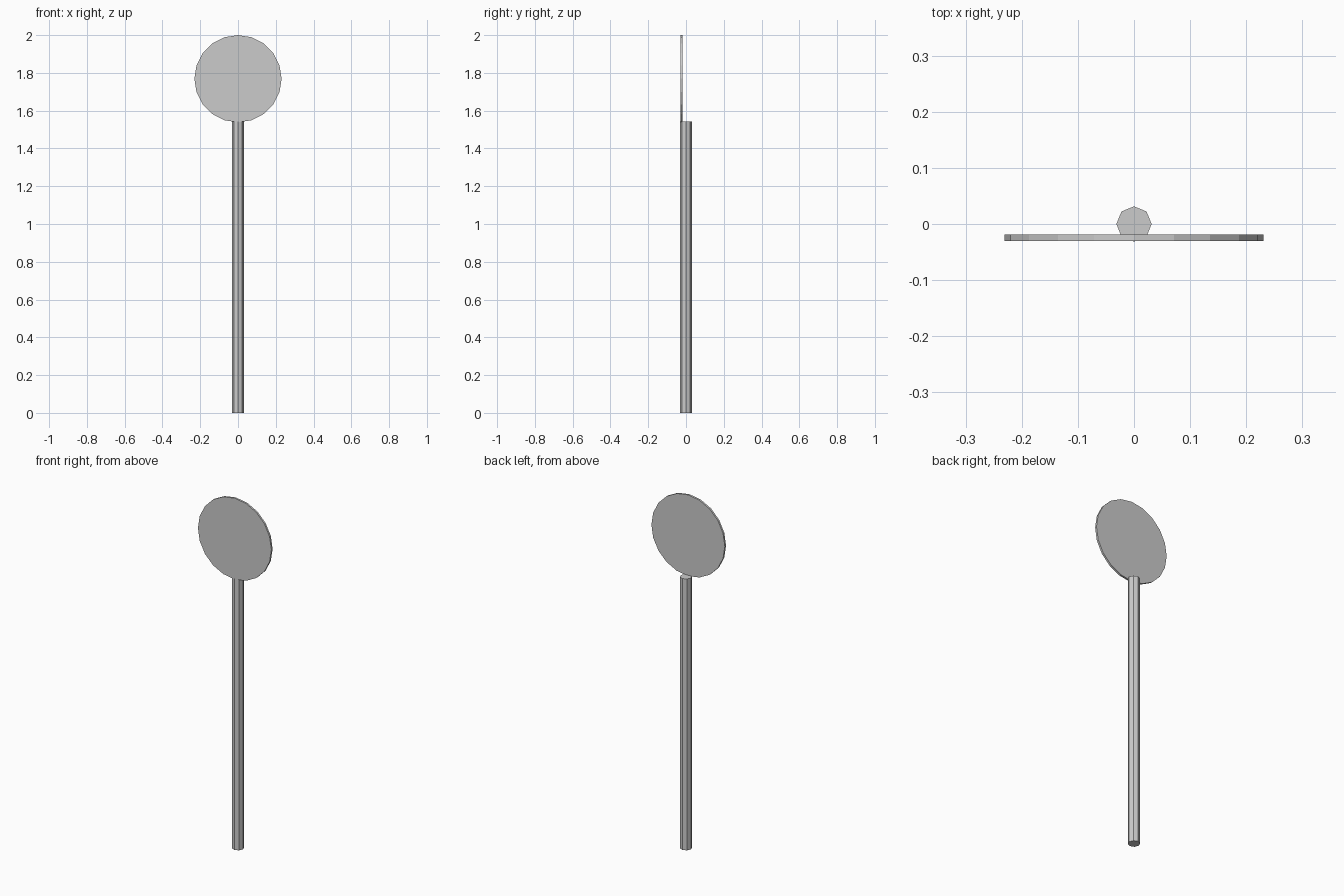
import bpy
import math

if "Cube" in bpy.data.objects:
    bpy.data.objects.remove(bpy.data.objects["Cube"])


def cylinder(name, sides, radius, depth, location, rotation=(0, 0, 0)):
    bpy.ops.mesh.primitive_cylinder_add(vertices=sides, radius=radius, depth=depth,
                                        location=location, rotation=rotation)
    obj = bpy.context.object
    obj.name = name
    bpy.ops.object.shade_flat()
    return obj


POLE_TOP = 1.543
DISC_RADIUS = 0.231

# eight-sided upright pole
cylinder("pole", 8, 0.0315, POLE_TOP, (0, 0, POLE_TOP / 2))

# round sign plate set into the front of the pole top
cylinder("sign_plate", 20, DISC_RADIUS, 0.011, (0, -0.0245, 2 - DISC_RADIUS),
         (math.radians(90), 0, 0))
